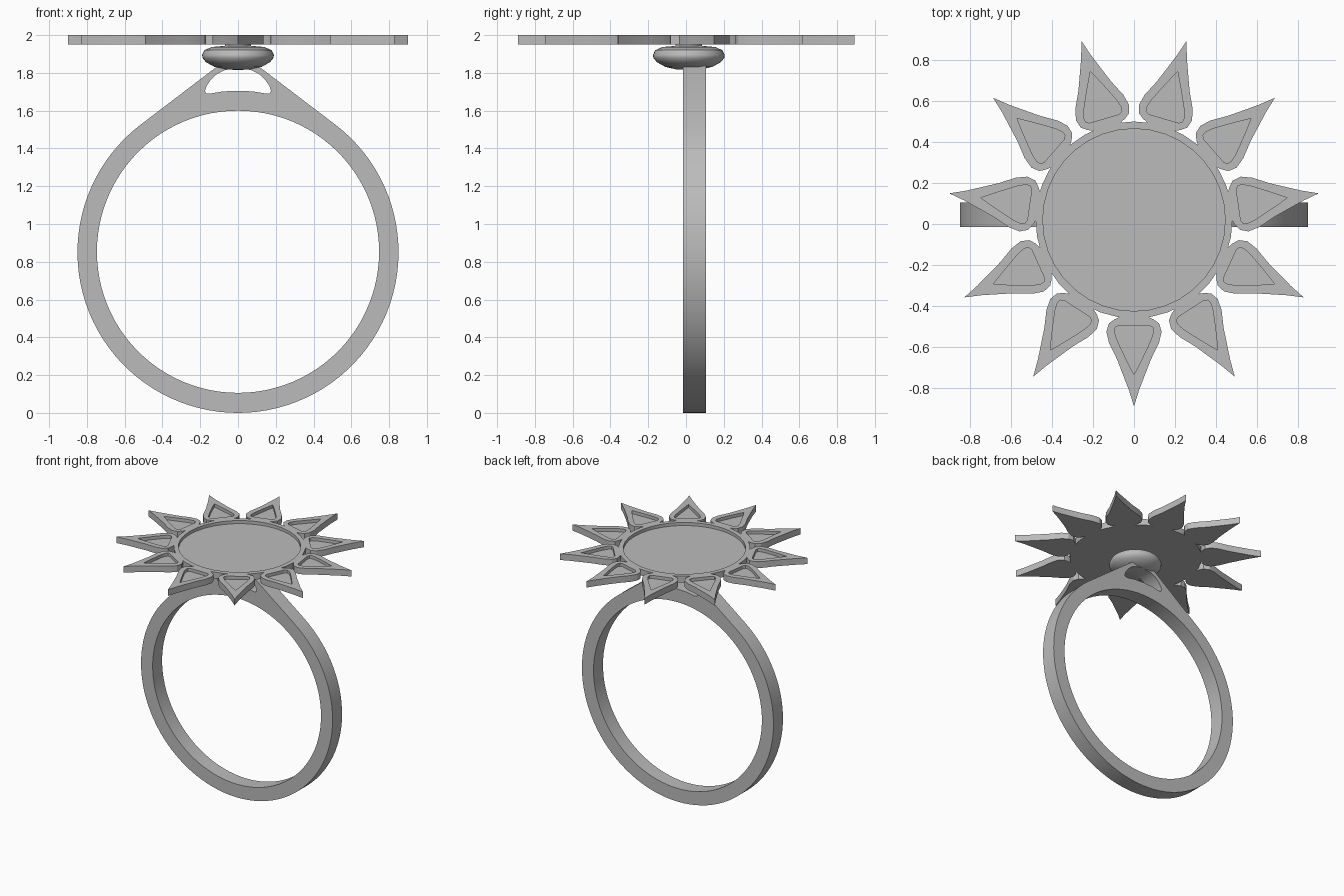
import bpy, bmesh
from math import sin, cos, pi, radians, atan

if "Cube" in bpy.data.objects:
    bpy.data.objects.remove(bpy.data.objects["Cube"])

metal = bpy.data.materials.new("grey metal")
metal.use_nodes = True
GREY = (0.5, 0.5, 0.5, 1)
metal.diffuse_color = GREY
metal.node_tree.nodes["Principled BSDF"].inputs["Base Color"].default_value = GREY

TOP, FLOOR, BASE = 2.0, 1.975, 1.95
CENTRE_Y = 0.02


def finish(name, bm, angle=30):
    bmesh.ops.recalc_face_normals(bm, faces=bm.faces)
    mesh = bpy.data.meshes.new(name)
    bm.to_mesh(mesh)
    bm.free()
    mesh.materials.append(metal)
    obj = bpy.data.objects.new(name, mesh)
    bpy.context.collection.objects.link(obj)
    bpy.ops.object.select_all(action="DESELECT")
    obj.select_set(True)
    bpy.context.view_layer.objects.active = obj
    bpy.ops.object.shade_smooth_by_angle(angle=radians(angle))
    return obj


def tray(name, outer, inner):
    """Flat plate with a raised rim around a sunken floor."""
    bm = bmesh.new()
    layers = [(outer, BASE), (outer, TOP), (inner, TOP), (inner, FLOOR)]
    loops = [[bm.verts.new((x, y, z)) for x, y in pts] for pts, z in layers]
    n = len(outer)
    for a, b in zip(loops, loops[1:]):
        for i in range(n):
            j = (i + 1) % n
            bm.faces.new((a[i], a[j], b[j], b[i]))
    bm.faces.new(loops[0])
    bm.faces.new(loops[-1])
    return finish(name, bm)


def circle(r, n, cy=0.0):
    return [(r * sin(2 * pi * i / n), cy + r * cos(2 * pi * i / n)) for i in range(n)]


def mirrored(half):
    """Close a half outline whose first and last points lie on the axis."""
    return half + [(r, -w) for r, w in half[-2:0:-1]]


# Round setting plate
tray("setting_plate", circle(0.48, 36, CENTRE_Y), circle(0.445, 36, CENTRE_Y))

# Eleven pointed petals: (distance from centre, half width)
petal_edge = mirrored([(0.465, 0), (0.465, 0.05), (0.485, 0.095), (0.505, 0.122),
                       (0.545, 0.135), (0.6, 0.122), (0.68, 0.083), (0.76, 0.052),
                       (0.83, 0.025), (0.91, 0)])
petal_well = mirrored([(0.515, 0), (0.515, 0.04), (0.515, 0.075), (0.525, 0.092),
                       (0.545, 0.095), (0.58, 0.085), (0.63, 0.062), (0.68, 0.038),
                       (0.72, 0.018), (0.755, 0)])
for k in range(11):
    a = -pi / 2 + k * 2 * pi / 11

    def turn(pts):
        return [(r * cos(a) - w * sin(a), CENTRE_Y + r * sin(a) + w * cos(a))
                for r, w in pts]
    tray(f"petal_{k + 1}", turn(petal_edge), turn(petal_well))

# Cushion with a short neck beneath the plate, turned from a profile
profile = [(0, 1.815), (0.07, 1.819), (0.125, 1.832), (0.17, 1.857), (0.188, 1.88),
           (0.19, 1.895), (0.178, 1.92), (0.14, 1.937), (0.07, 1.943), (0.07, 1.955)]
bm = bmesh.new()
verts = [bm.verts.new((r, 0.015, z)) for r, z in profile]
edges = [bm.edges.new(p) for p in zip(verts, verts[1:])]
bmesh.ops.spin(bm, geom=verts + edges, cent=(0, 0.015, 0), axis=(0, 0, 1),
               angle=2 * pi, steps=40, use_duplicate=False)
bmesh.ops.remove_doubles(bm, verts=bm.verts, dist=0.0005)
finish("cushion", bm, 40)

# Finger band with shoulders rising to a peak, finger hole and window
R, SLOPE = 0.85, 0.76
start = atan(SLOPE)
arc = [start + (2 * pi - 2 * start) * i / 80 for i in range(81)]
band = [(R * sin(t), R + R * cos(t)) for t in arc]
band += [(-0.1, 1.842), (-0.05, 1.86), (0.05, 1.86), (0.1, 1.842)]
finger = circle(0.747, 96, 0.853)
window = [(z, x) for z, x in mirrored([(1.705, 0), (1.702, 0.08), (1.69, 0.15),
          (1.692, 0.168), (1.705, 0.175), (1.73, 0.167), (1.765, 0.143),
          (1.795, 0.11), (1.815, 0.07), (1.825, 0)])]
window = [(x, z) for z, x in window]

curve = bpy.data.curves.new("band_outline", "CURVE")
curve.dimensions = "2D"
curve.fill_mode = "BOTH"
curve.extrude = 0.06
for pts in (band, finger, window):
    spline = curve.splines.new("POLY")
    spline.points.add(len(pts) - 1)
    for p, (x, z) in zip(spline.points, pts):
        p.co = (x, z, 0, 1)
    spline.use_cyclic_u = True
helper = bpy.data.objects.new("band_outline", curve)
bpy.context.collection.objects.link(helper)
bpy.context.view_layer.update()
flat = bpy.data.meshes.new_from_object(
    helper.evaluated_get(bpy.context.evaluated_depsgraph_get()))
bpy.data.objects.remove(helper)
bm = bmesh.new()
bm.from_mesh(flat)
bpy.data.meshes.remove(flat)
bmesh.ops.remove_doubles(bm, verts=bm.verts, dist=0.0001)
for v in bm.verts:
    x, z, d = v.co
    v.co = (x, 0.045 - d, z)
finish("finger_band", bm)
